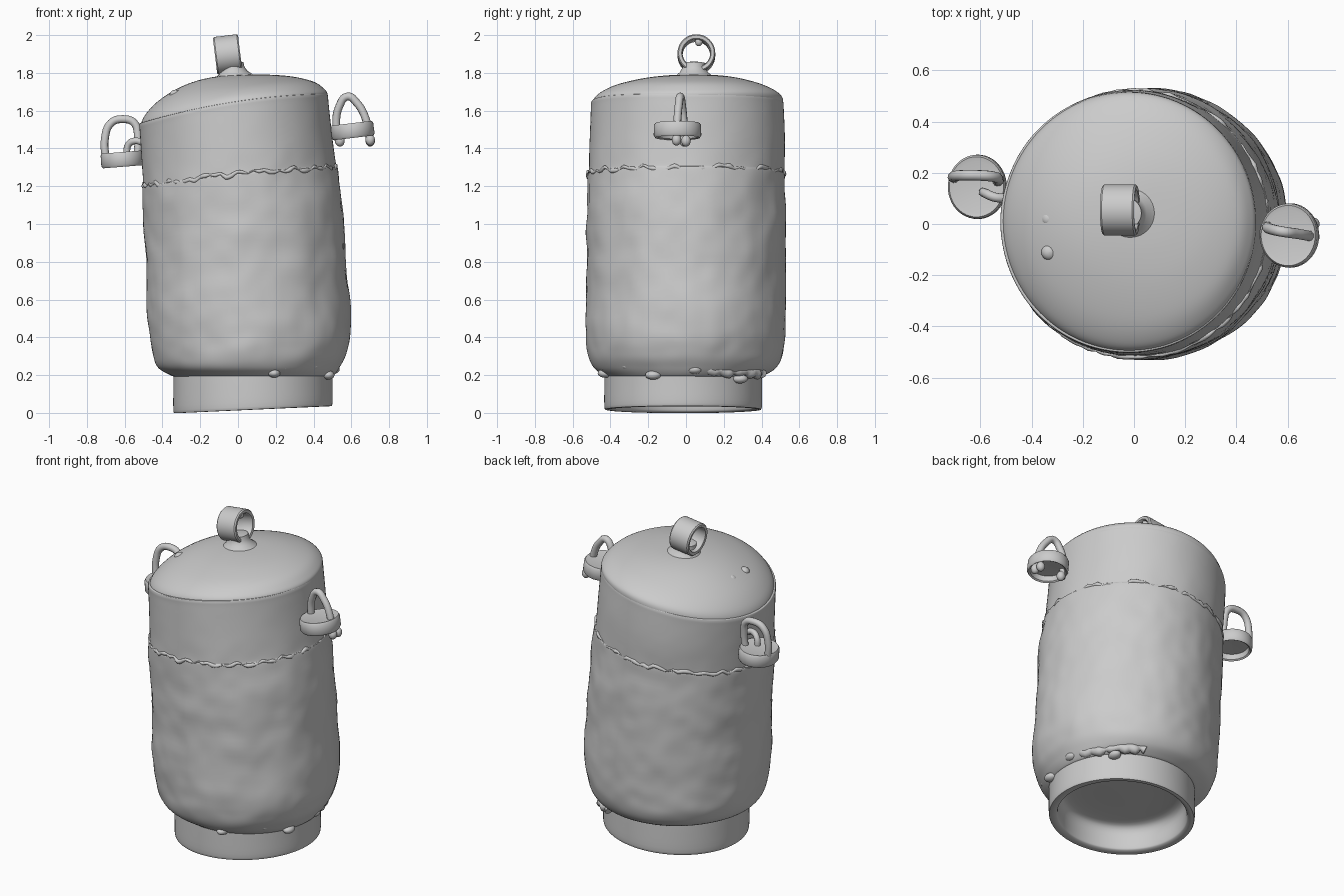
import bpy, bmesh, math, random
from mathutils import Vector, Matrix, noise

random.seed(4)
SEG = 128


def skin(name, rings, cap=True, loop=False, angle=40):
    """Bridge rings of points into one smooth surface."""
    bm = bmesh.new()
    rows = [[bm.verts.new(p) for p in r] for r in rings]
    pairs = list(zip(rows, rows[1:])) + ([(rows[-1], rows[0])] if loop else [])
    for a, b in pairs:
        n = len(a)
        for i in range(n):
            bm.faces.new((a[i], a[(i + 1) % n], b[(i + 1) % n], b[i]))
    if cap and not loop:
        bm.faces.new(rows[0])
        bm.faces.new(rows[-1])
    bmesh.ops.recalc_face_normals(bm, faces=bm.faces)
    me = bpy.data.meshes.new(name)
    bm.to_mesh(me)
    bm.free()
    ob = bpy.data.objects.new(name, me)
    bpy.context.collection.objects.link(ob)
    bpy.context.view_layer.objects.active = ob
    ob.select_set(True)
    bpy.ops.object.shade_smooth_by_angle(angle=math.radians(angle))
    ob.select_set(False)
    return ob


def ring_point(s, a, grow=0.0):
    """Section: z, left, right, front, back, slope, bend."""
    z, l, r, f, b, slope, bend = s
    x = (l + r) / 2 + ((r - l) / 2 + grow) * math.cos(a)
    y = (f + b) / 2 + ((b - f) / 2 + grow) * math.sin(a)
    return Vector((x, y, z + slope * x - bend * x * x))


def smooth_sections(keys, steps):
    """Catmull-Rom blend between key sections."""
    out = []
    for i in range(len(keys) - 1):
        p0, p1 = keys[max(i - 1, 0)], keys[i]
        p2, p3 = keys[i + 1], keys[min(i + 2, len(keys) - 1)]
        for k in range(steps):
            t = k / steps
            out.append([0.5 * (2 * b + (c - a) * t + (2 * a - 5 * b + 4 * c - d) * t * t
                               + (3 * b - a - 3 * c + d) * t ** 3)
                        for a, b, c, d in zip(p0, p1, p2, p3)])
    return out + [list(keys[-1])]


def angles(n=SEG):
    return [2 * math.pi * i / n for i in range(n)]


def lathe(name, profile, matrix, loop=False, n=48, angle=40):
    rings = [[matrix @ Vector((r * math.cos(a), r * math.sin(a), z)) for a in angles(n)]
             for r, z in profile]
    return skin(name, rings, loop=loop, angle=angle)


def tube(name, pts, radius, radii=None, cyclic=False):
    cu = bpy.data.curves.new(name, 'CURVE')
    cu.dimensions = '3D'
    cu.bevel_depth = radius
    cu.bevel_resolution = 3
    cu.use_fill_caps = True
    cu.resolution_u = 6 if radii is None else 2
    sp = cu.splines.new('BEZIER')
    sp.bezier_points.add(len(pts) - 1)
    for i, (bp, p) in enumerate(zip(sp.bezier_points, pts)):
        bp.co = p
        bp.handle_left_type = bp.handle_right_type = 'AUTO'
        bp.radius = radii[i] if radii else 1
    sp.use_cyclic_u = cyclic
    ob = bpy.data.objects.new(name, cu)
    bpy.context.collection.objects.link(ob)
    return ob


def blob(name, loc, size):
    prof = [(max(math.sin(math.pi * i / 10), 0.01), -math.cos(math.pi * i / 10)) for i in range(11)]
    return lathe(name, prof, Matrix.LocRotScale(Vector(loc), None, Vector(size)), n=20)


# Hollow foot ring
foot = [(0.17, 0.06, 0.10, -0.04, 0.0, 0.04, 0), (0.17, -0.20, 0.36, -0.30, 0.27, 0.04, 0),
        (0.14, -0.28, 0.44, -0.37, 0.35, 0.04, 0), (0.04, -0.29, 0.45, -0.38, 0.36, 0.04, 0),
        (0.018, -0.30, 0.46, -0.39, 0.37, 0.045, 0), (0.014, -0.33, 0.49, -0.42, 0.39, 0.045, 0),
        (0.03, -0.342, 0.50, -0.432, 0.402, 0.045, 0), (0.15, -0.342, 0.50, -0.432, 0.402, 0.02, 0),
        (0.25, -0.34, 0.50, -0.43, 0.40, 0.0, 0)]
skin("foot_ring", [[ring_point(s, a) for a in angles()] for s in smooth_sections(foot, 4)])

# Leaning, dented body
SEAM = (1.265, -0.503, 0.522, -0.523, 0.522, 0.10, 0.05)
body = [(0.19, -0.33, 0.49, -0.42, 0.39, 0, 0), (0.20, -0.36, 0.51, -0.44, 0.42, 0, 0),
        (0.24, -0.425, 0.54, -0.49, 0.48, 0, 0), (0.31, -0.455, 0.577, -0.518, 0.515, 0, 0),
        (0.43, -0.473, 0.60, -0.53, 0.527, 0, 0), (0.62, -0.485, 0.59, -0.53, 0.53, 0, 0),
        (0.85, -0.493, 0.573, -0.528, 0.53, 0.02, 0), (1.05, -0.50, 0.56, -0.527, 0.527, 0.06, 0.03),
        (1.24, -0.508, 0.53, -0.526, 0.525, 0.10, 0.05), SEAM,
        (1.29, -0.505, 0.516, -0.52, 0.522, 0.10, 0.06), (1.45, -0.513, 0.497, -0.512, 0.525, 0.13, 0.10),
        (1.60, -0.521, 0.482, -0.506, 0.52, 0.15, 0.14), (1.64, -0.523, 0.478, -0.505, 0.518, 0.15, 0.14),
        (1.65, -0.515, 0.47, -0.497, 0.51, 0.15, 0.14), (1.64, -0.48, 0.44, -0.465, 0.48, 0.15, 0.14)]


def dented(s, a):
    p = ring_point(s, a)
    amp = 0.011 * min(1, max(0, (s[0] - 0.2) / 0.15)) * min(1, max(0.15, (1.45 - s[0]) / 0.3))
    d = noise.noise(p * 4.5) + 0.4 * noise.noise(p * 11)
    return ring_point(s, a, amp * d - 0.002)


skin("body", [[dented(s, a) for a in angles()] for s in smooth_sections(body, 7)])

# Domed lid
lid = [(1.61, -0.50, 0.46, -0.48, 0.50, 0.15, 0.14), (1.645, -0.512, 0.474, -0.495, 0.515, 0.15, 0.14),
       (1.685, -0.485, 0.458, -0.465, 0.498, 0.13, 0.15), (1.728, -0.41, 0.405, -0.38, 0.42, 0.11, 0.13),
       (1.765, -0.27, 0.30, -0.24, 0.30, 0.07, 0.08), (1.785, -0.11, 0.18, -0.10, 0.18, 0.03, 0.02),
       (1.791, 0.03, 0.05, 0.03, 0.05, 0.01, 0)]
skin("lid", [[ring_point(s, a) for a in angles()] for s in smooth_sections(lid, 6)])
for i, y in enumerate((0.02, -0.11)):
    blob(f"lid_stud_{i + 1}", (-0.33, y, 1.685), (0.032, 0.032, 0.026))

# Lid knob: flared stem and finger ring
stem = [(0.13, -0.03), (0.10, 0.005), (0.075, 0.025), (0.062, 0.05), (0.06, 0.075), (0.03, 0.08)]
lathe("knob_stem", stem, Matrix.Translation((-0.022, 0.042, 1.777)) @ Matrix.Rotation(-0.12, 4, 'Y'))
ring = [(0.078, -0.065), (0.094, -0.067), (0.10, -0.06), (0.10, 0.06), (0.094, 0.067), (0.078, 0.065),
        (0.073, 0.058), (0.073, -0.058)]
lathe("knob_ring", ring, Matrix.Translation((-0.055, 0.055, 1.898)) @ Matrix.Rotation(math.radians(83), 4, 'Y'),
      loop=True, n=64)
blob("knob_drip", (-0.03, 0.068, 1.965), (0.02, 0.02, 0.024))

# Side handles: hollow dishes with wire arches
dish = [(0.002, 0.06), (0.095, 0.062), (0.112, 0.066), (0.119, 0.055), (0.12, 0.0), (0.112, -0.012),
        (0.102, -0.006), (0.095, 0.025), (0.002, 0.03)]


def handle(side, centre, tilt, path, knobs):
    m = Matrix.Translation(centre) @ Matrix.Rotation(tilt, 4, 'Y') @ Matrix.Diagonal((0.95, 1.05, 1, 1))
    lathe(side + "_handle_dish", dish, m)
    tube(side + "_handle_arch", path, 0.021)
    for i, k in enumerate(knobs):
        blob(f"{side}_handle_knob_{i + 1}", k, (0.025, 0.025, 0.03))


handle("left", (-0.61, 0.145, 1.315), -0.08,
       [(-0.70, 0.18, 1.34), (-0.705, 0.185, 1.45), (-0.672, 0.19, 1.535), (-0.61, 0.19, 1.555),
        (-0.55, 0.185, 1.535), (-0.53, 0.175, 1.46), (-0.535, 0.165, 1.34)], [])
tube("left_handle_hook", [(-0.59, 0.125, 1.36), (-0.58, 0.12, 1.42), (-0.545, 0.105, 1.44),
                          (-0.50, 0.10, 1.43)], 0.018)
handle("right", (0.61, -0.045, 1.468), -0.12,
       [(0.535, -0.01, 1.43), (0.52, -0.012, 1.53), (0.535, -0.02, 1.62), (0.58, -0.03, 1.675),
        (0.63, -0.037, 1.64), (0.675, -0.045, 1.56), (0.70, -0.05, 1.44)],
       [(0.54, -0.01, 1.44), (0.70, -0.05, 1.445), (0.70, 0.0, 1.44)])

# Ragged weld beads
n = 110
bead = [ring_point(SEAM, 2 * math.pi * i / n, -0.004) + Vector((0, 0, random.uniform(-0.012, 0.012)))
        for i in range(n)]
tube("shoulder_weld", bead, 0.011, [random.uniform(0.3, 1.3) for _ in bead], True)
low = []
for i in range(40):
    a = math.radians(-78 + 140 * i / 39)
    p = ring_point((0.235, -0.42, 0.50, -0.47, 0.46, 0, 0), a)
    p.z -= 0.05 * p.y + random.uniform(-0.012, 0.012)
    low.append(p)
tube("foot_weld", low, 0.024, [random.uniform(0.5, 1.3) for _ in low])
for i, (a, z) in enumerate(((-75, 0.21), (-42, 0.25), (-22, 0.20), (8, 0.23), (45, 0.18))):
    p = ring_point((z, -0.35, 0.51, -0.44, 0.41, 0, 0), math.radians(a))
    blob(f"weld_lump_{i + 1}", p, (0.032, 0.042, 0.024))
